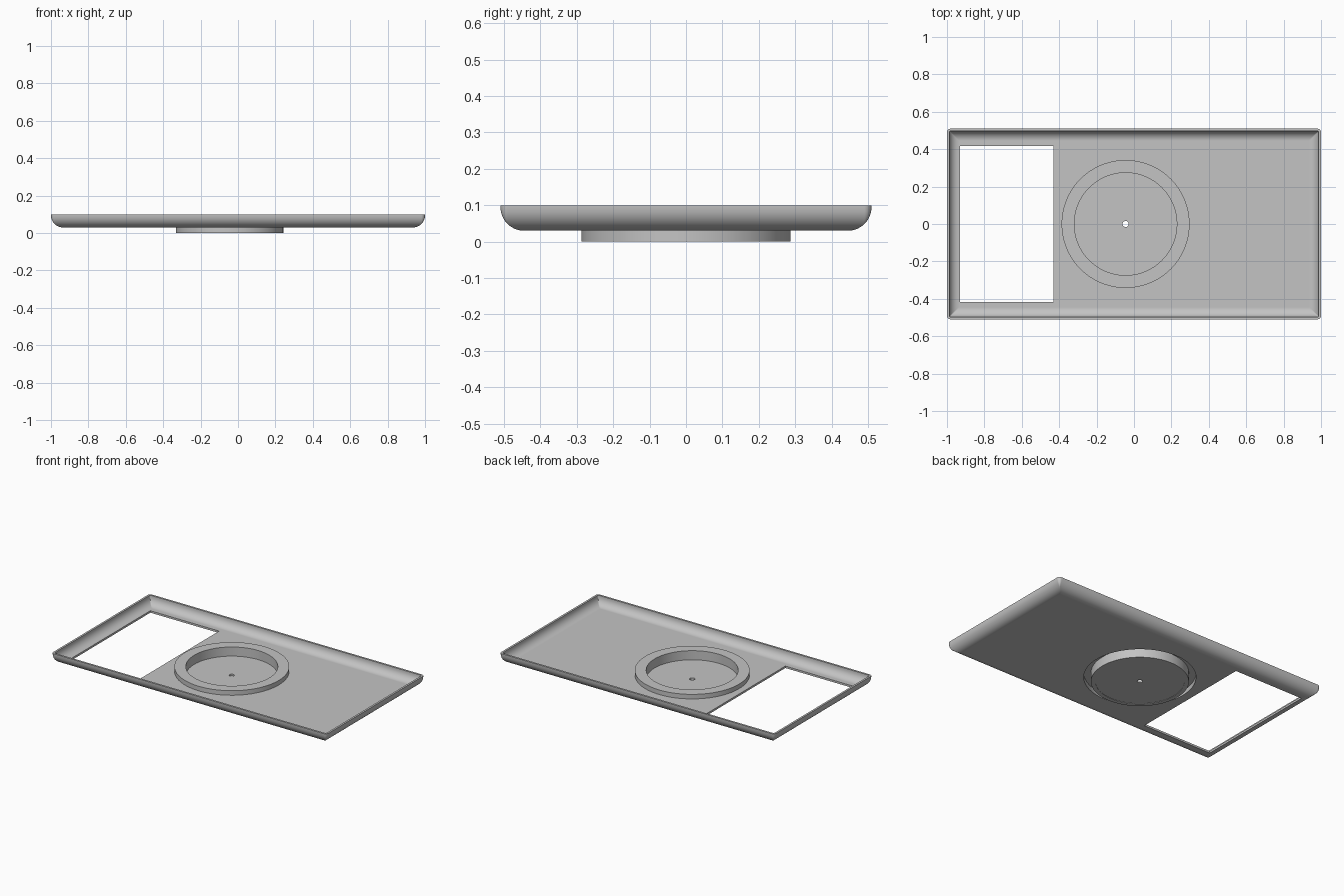
import bpy, bmesh
from math import sin, cos, pi, tau
from mathutils import Matrix

cube = bpy.data.objects.get("Cube")
if cube:
    bpy.data.objects.remove(cube, do_unlink=True)

HALF_X, HALF_Y = 1.0, 0.51
BASE, TOP = 0.03, 0.10        # underside of the plate, rim height
SHEET = 0.013                 # sheet thickness
FILLET = 0.065                # rounded edge of the tray
DISH_X, RING_R = -0.045, 0.342
SEGS = 96

grey = bpy.data.materials.new("light_grey")
grey.use_nodes = True
grey.diffuse_color = (0.55, 0.55, 0.55, 1)
grey.node_tree.nodes["Principled BSDF"].inputs["Base Color"].default_value = grey.diffuse_color


def make_object(name, bm):
    bmesh.ops.recalc_face_normals(bm, faces=bm.faces)
    mesh = bpy.data.meshes.new(name)
    bm.to_mesh(mesh)
    bm.free()
    mesh.materials.append(grey)
    obj = bpy.data.objects.new(name, mesh)
    bpy.context.collection.objects.link(obj)
    return obj


def activate(obj):
    bpy.ops.object.select_all(action='DESELECT')
    obj.select_set(True)
    bpy.context.view_layer.objects.active = obj


def bridge(bm, a, b):
    for i in range(len(a)):
        j = (i + 1) % len(a)
        bm.faces.new((a[i], a[j], b[j], b[i]))


def rounded_rect(bm, inset, z, steps=5):
    r = max(0.02 - inset, 0.004)
    ring = []
    for k, (sx, sy) in enumerate(((1, 1), (-1, 1), (-1, -1), (1, -1))):
        for i in range(steps + 1):
            a = (k + i / steps) * pi / 2
            ring.append(bm.verts.new((sx * (HALF_X - inset - r) + r * cos(a),
                                      sy * (HALF_Y - inset - r) + r * sin(a), z)))
    return ring


def cut(obj, cutter):
    mod = obj.modifiers.new("cut", 'BOOLEAN')
    mod.operation, mod.solver, mod.object = 'DIFFERENCE', 'EXACT', cutter
    activate(obj)
    bpy.ops.object.modifier_apply(modifier=mod.name)
    bpy.data.objects.remove(cutter, do_unlink=True)


def smooth(obj):
    activate(obj)
    bpy.ops.object.shade_smooth_by_angle(angle=pi / 6)
    obj.modifiers.new("even_shading", 'WEIGHTED_NORMAL').keep_sharp = True


# Tray: rounded outer skin, narrow rim, parallel inner skin
STEPS = 8
outer, inner = [], []
for i in range(STEPS + 1):
    a = i / STEPS * pi / 2
    outer.append((FILLET * (1 - sin(a)), BASE + FILLET * (1 - cos(a))))
    r = FILLET - SHEET
    inner.append((FILLET - r * sin(a), BASE + FILLET - r * cos(a)))
profile = outer + [(0, TOP), (SHEET, TOP)] + inner[::-1]

bm = bmesh.new()
rings = [rounded_rect(bm, d, z) for d, z in profile]
for a, b in zip(rings, rings[1:]):
    bridge(bm, a, b)
bm.faces.new(rings[0])
bm.faces.new(rings[-1])
tray = make_object("tray", bm)

# Rectangular window in the tray floor
bm = bmesh.new()
bmesh.ops.create_cube(bm, size=1, matrix=Matrix.Translation((-0.68, 0, 0.05))
                      @ Matrix.Diagonal((0.5, 0.836, 0.2, 1)))
cut(tray, make_object("window_cutter", bm))

# Round opening that the pressed dish fills
bm = bmesh.new()
bmesh.ops.create_cone(bm, cap_ends=True, segments=SEGS, radius1=RING_R, radius2=RING_R,
                      depth=0.3, matrix=Matrix.Translation((DISH_X, 0, 0)))
cut(tray, make_object("dish_cutter", bm))
smooth(tray)

# Pressed dish: raised ring, hollow underneath, around a sunken cup with a centre hole
RING_TOP, CUP_R, HOLE_R, FLOOR_R = 0.073, 0.274, 0.016, 0.261
section = [(RING_R, BASE), (RING_R, RING_TOP), (CUP_R, RING_TOP), (CUP_R, SHEET),
           (FLOOR_R, SHEET), (FLOOR_R, 0.015), (HOLE_R, 0.015), (HOLE_R, 0.002),
           (FLOOR_R, 0.002), (FLOOR_R, 0), (CUP_R + SHEET, 0),
           (CUP_R + SHEET, RING_TOP - SHEET), (RING_R - SHEET, RING_TOP - SHEET),
           (RING_R - SHEET, BASE)]
bm = bmesh.new()
loops = [[bm.verts.new((DISH_X + r * cos(tau * i / SEGS), r * sin(tau * i / SEGS), z))
          for i in range(SEGS)] for r, z in section]
for k, loop in enumerate(loops):
    bridge(bm, loop, loops[(k + 1) % len(loops)])
smooth(make_object("pressed_dish", bm))
